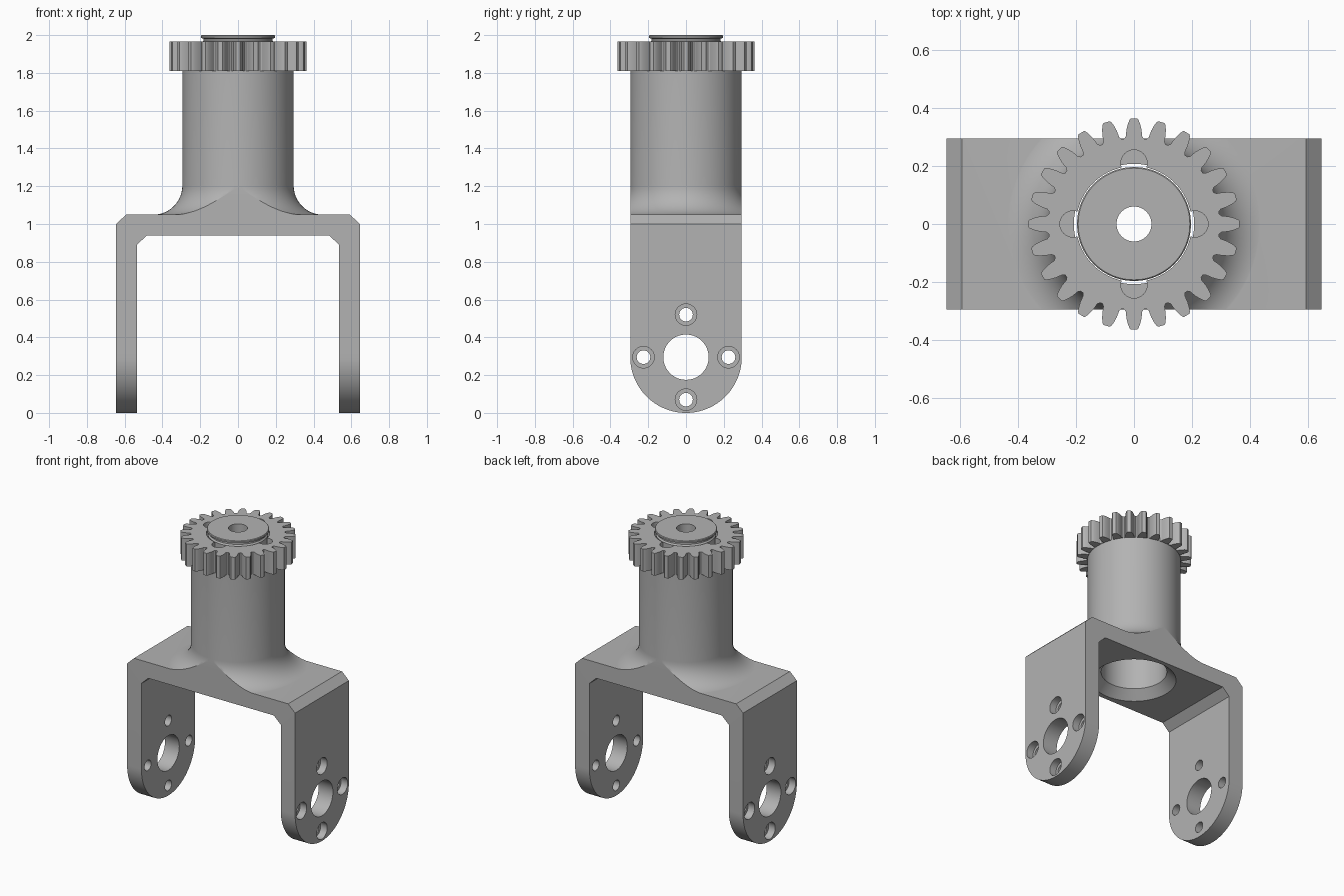
import bpy, bmesh, math
from mathutils import Matrix, Vector

cube = bpy.data.objects.get("Cube")
if cube:
    bpy.data.objects.remove(cube, do_unlink=True)

grey = bpy.data.materials.new("plain grey")
grey.use_nodes = True
tone = (0.45, 0.45, 0.45, 1)
grey.diffuse_color = tone
grey.node_tree.nodes["Principled BSDF"].inputs["Base Color"].default_value = tone


def finish(bm, name):
    bmesh.ops.recalc_face_normals(bm, faces=bm.faces)
    mesh = bpy.data.meshes.new(name)
    bm.to_mesh(mesh)
    bm.free()
    mesh.materials.append(grey)
    obj = bpy.data.objects.new(name, mesh)
    bpy.context.collection.objects.link(obj)
    return obj


def prism(name, points, direction):
    """Extrude a closed outline along a direction."""
    bm = bmesh.new()
    face = bm.faces.new([bm.verts.new(p) for p in points])
    result = bmesh.ops.extrude_face_region(bm, geom=[face], use_keep_orig=True)
    verts = [g for g in result["geom"] if isinstance(g, bmesh.types.BMVert)]
    bmesh.ops.translate(bm, verts=verts, vec=direction)
    return finish(bm, name)


def lathe(name, profile, steps=96):
    """Revolve a closed (radius, height) profile about z."""
    bm = bmesh.new()
    verts = [bm.verts.new((r, 0, z)) for r, z in profile]
    edges = [bm.edges.new((v, verts[(i + 1) % len(verts)])) for i, v in enumerate(verts)]
    bmesh.ops.spin(bm, geom=verts + edges, axis=(0, 0, 1), cent=(0, 0, 0),
                   angle=math.tau, steps=steps)
    bmesh.ops.remove_doubles(bm, verts=bm.verts, dist=0.0005)
    loose = [e for e in bm.edges if not e.link_faces]
    bmesh.ops.delete(bm, geom=loose, context="EDGES")
    return finish(bm, name)


def rod(name, radius, depth, centre, axis="Z", steps=48):
    bm = bmesh.new()
    turn = Matrix.Rotation(math.pi / 2, 4, "Y") if axis == "X" else Matrix()
    bmesh.ops.create_cone(bm, cap_ends=True, segments=steps, radius1=radius, radius2=radius,
                          depth=depth, matrix=Matrix.Translation(centre) @ turn)
    return finish(bm, name)


def combine(obj, tool, operation):
    """Apply a boolean and discard the tool."""
    mod = obj.modifiers.new("shape", "BOOLEAN")
    mod.object, mod.operation, mod.solver = tool, operation, "EXACT"
    graph = bpy.context.evaluated_depsgraph_get()
    mesh = bpy.data.meshes.new_from_object(obj.evaluated_get(graph))
    obj.modifiers.clear()
    obj.data = mesh
    bpy.data.objects.remove(tool, do_unlink=True)


def smooth(obj, angle=30):
    bpy.ops.object.select_all(action="DESELECT")
    obj.select_set(True)
    bpy.context.view_layer.objects.active = obj
    bpy.ops.object.shade_smooth_by_angle(angle=math.radians(angle))


half = 0.295       # half depth of the fork and radius of its rounded feet
gear_base, gear_top = 1.81, 1.965

# Fork: chamfered arch
right_side = [(0.535, -0.02), (0.645, -0.02), (0.645, 1.0), (0.592, 1.05)]
inner_side = [(0.535, 0.89), (0.482, 0.94)]
arch = right_side + [(-x, z) for x, z in reversed(right_side)]
arch += [(-x, z) for x, z in inner_side] + [(x, z) for x, z in reversed(inner_side)]
fork = prism("fork", [(x, -0.35, z) for x, z in arch], (0, 0.7, 0))

# Column flowing into the arch through a fillet
fillet = 0.155
column_r = half - 0.0005
flare = [(column_r + fillet * (1 - math.cos(a)), 1.049 + fillet * (1 - math.sin(a)))
         for a in [math.pi / 2 * i / 12 for i in range(13)]]
flare.reverse()
edge_r = column_r + fillet
sweep = [(column_r + edge_r - r, z) for r, z in flare]
sweep = [(column_r + fillet * (1 - math.sin(math.pi / 2 * i / 12)),
          1.049 + fillet * (1 - math.cos(math.pi / 2 * i / 12))) for i in range(13)]
column = lathe("column", [(0, 1.0), (edge_r, 1.0)] + sweep + [(column_r, gear_base), (0, gear_base)])
combine(fork, column, "UNION")

# Round the feet and trim the fillet flush with the fork faces
feet = [(-half * math.cos(math.pi * i / 48), half - half * math.sin(math.pi * i / 48))
        for i in range(49)]
outline = feet + [(half, 2.2), (-half, 2.2)]
combine(fork, prism("trim", [(-1, y, z) for y, z in outline], (2, 0, 0)), "INTERSECT")

# Bore with a chamfered mouth
bore = [(0, 0.9), (0.305, 0.9), (0.207, 0.998), (0.207, 1.9), (0, 1.9)]
combine(fork, lathe("bore", bore), "DIFFERENCE")

# Pivot holes, and screw holes counterbored from outside
combine(fork, rod("pivot", 0.12, 2, (0, 0, half), "X", 64), "DIFFERENCE")
for k in range(4):
    a = k * math.pi / 2
    y, z = 0.225 * math.cos(a), half + 0.225 * math.sin(a)
    combine(fork, rod("screw", 0.036, 2, (0, y, z), "X", 32), "DIFFERENCE")
    for side in (-1, 1):
        combine(fork, rod("counterbore", 0.057, 0.1, (side * 0.645, y, z), "X", 32), "DIFFERENCE")
smooth(fork)

# Gear with tapered teeth and a notched opening
teeth = 24
flank = [(0.295, 6.6), (0.303, 5.3), (0.325, 4.6), (0.345, 3.5), (0.358, 2.5), (0.363, 1.8)]
tooth = [(r, -d) for r, d in flank] + [(r, d) for r, d in reversed(flank)]
rim = []
for i in range(teeth):
    for r, d in tooth:
        a = math.radians(i * 360 / teeth + d)
        rim.append((r * math.cos(a), r * math.sin(a), gear_base))
gear = prism("gear", rim, (0, 0, gear_top - gear_base))
combine(gear, rod("opening", 0.199, 1, (0, 0, 1.9), steps=96), "DIFFERENCE")
for k in range(4):
    a = k * math.pi / 2
    spot = Vector((0.21 * math.cos(a), 0.21 * math.sin(a), 1.9))
    combine(gear, rod("notch", 0.045, 1, spot, steps=32), "DIFFERENCE")
smooth(gear, 25)

# Lipped cap with a centre hole
cap = lathe("cap", [(0.06, gear_base), (0.19, gear_base), (0.19, 1.96), (0.182, 1.97),
                    (0.182, 1.98), (0.196, 1.986), (0.196, 1.996), (0.192, 2.0), (0.06, 2.0)])
smooth(cap)
